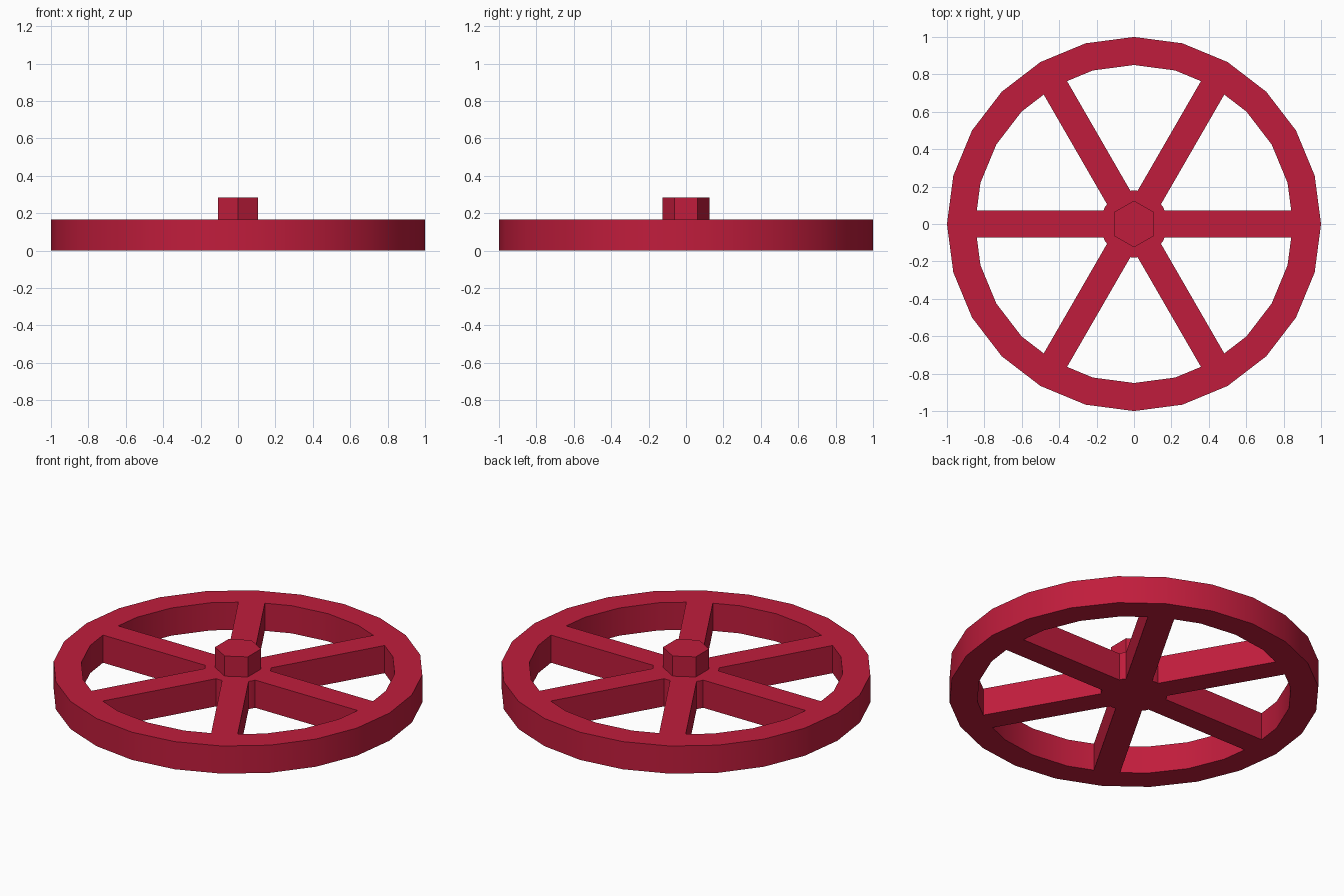
import bpy, bmesh
from math import radians, asin, sin, cos, degrees
from mathutils import Vector

if "Cube" in bpy.data.objects:
    bpy.data.objects.remove(bpy.data.objects["Cube"])

R_OUT, R_IN, R_HUB = 1.0, 0.85, 0.18
HEIGHT, TOP, HALF_SPOKE = 0.165, 0.285, 0.072

red = bpy.data.materials.new("red")
red.diffuse_color = (0.53, 0.012, 0.045, 1)
red.use_nodes = True
red.node_tree.nodes["Principled BSDF"].inputs["Base Color"].default_value = red.diffuse_color


def polar(r, deg):
    return Vector((r * cos(radians(deg)), r * sin(radians(deg))))


def spoke_hit(r):
    """Where the spoke's edge meets a 24-sided ring of radius r."""
    step = int(degrees(asin(HALF_SPOKE / r)) // 15) * 15
    a, b = polar(r, step), polar(r, step + 15)
    return a.lerp(b, (HALF_SPOKE - a.y) / (b.y - a.y))


def mirrored(p):
    """Reflect a point across the 30 degree line."""
    c, s = cos(radians(60)), sin(radians(60))
    return Vector((c * p.x + s * p.y, s * p.x - c * p.y))


def turned(p, deg):
    c, s = cos(radians(deg)), sin(radians(deg))
    return Vector((c * p.x - s * p.y, s * p.x + c * p.y))


def finish(obj):
    bm = bmesh.new()
    bm.from_mesh(obj.data)
    bmesh.ops.remove_doubles(bm, verts=bm.verts, dist=1e-4)
    bmesh.ops.recalc_face_normals(bm, faces=bm.faces)
    bm.to_mesh(obj.data)
    bm.free()
    obj.data.materials.clear()
    obj.data.materials.append(red)
    bpy.ops.object.select_all(action='DESELECT')
    obj.select_set(True)
    bpy.context.view_layer.objects.active = obj
    bpy.ops.object.shade_smooth_by_angle(angle=radians(30))


# Wheel: 24-sided disc outline with six windows that leave rim, spokes and hub
hub_hit, rim_hit = spoke_hit(R_HUB), spoke_hit(R_IN)
window = [hub_hit, rim_hit, polar(R_IN, 15), polar(R_IN, 30), polar(R_IN, 45),
          mirrored(rim_hit), mirrored(hub_hit), polar(R_HUB, 30)]
loops = [[polar(R_OUT, 15 * i) for i in range(24)]]
loops += [[turned(p, 60 * k) for p in window] for k in range(6)]

curve = bpy.data.curves.new("spoked_wheel", 'CURVE')
curve.dimensions = '2D'
curve.fill_mode = 'BOTH'
curve.extrude = HEIGHT / 2
for loop in loops:
    spline = curve.splines.new('POLY')
    spline.points.add(len(loop) - 1)
    for point, p in zip(spline.points, loop):
        point.co = (p.x, p.y, 0, 1)
    spline.use_cyclic_u = True
wheel = bpy.data.objects.new("spoked_wheel", curve)
bpy.context.collection.objects.link(wheel)
wheel.location.z = HEIGHT / 2
bpy.context.view_layer.objects.active = wheel
wheel.select_set(True)
bpy.ops.object.convert(target='MESH')
wheel = bpy.context.view_layer.objects.active
finish(wheel)

# Hexagonal axle stub on the hub
bpy.ops.mesh.primitive_cylinder_add(vertices=6, radius=0.125, depth=TOP - HEIGHT,
                                    location=(0, 0, (TOP + HEIGHT) / 2))
axle = bpy.context.object
axle.name = "hex_axle"
finish(axle)
